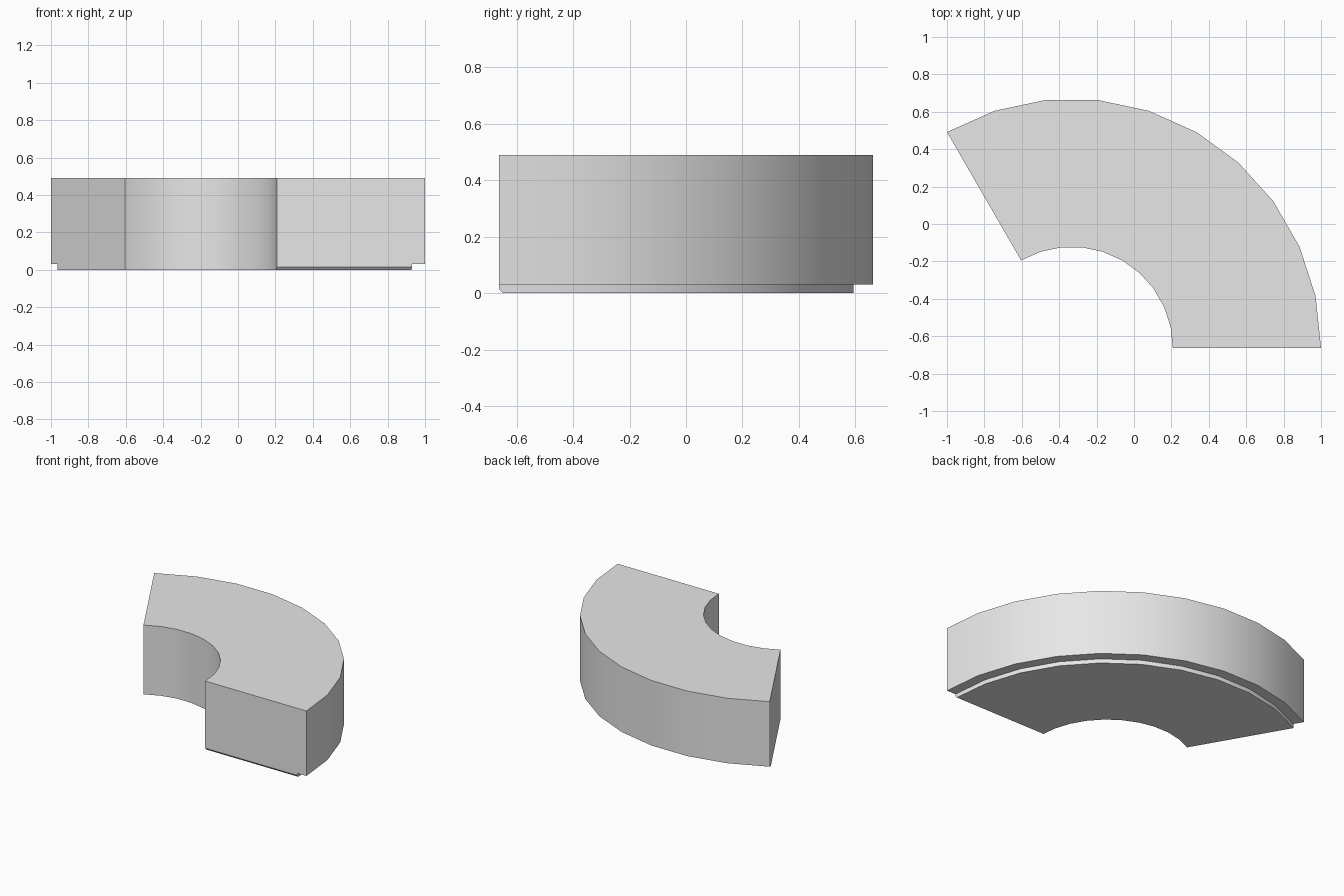
import bpy, bmesh, math
from mathutils import Matrix, Vector

cube = bpy.data.objects.get("Cube")
if cube:
    bpy.data.objects.remove(cube)

grey = bpy.data.materials.new("light_grey")
grey.use_nodes = True
colour = (0.8, 0.8, 0.8, 1)
grey.diffuse_color = colour
grey.node_tree.nodes["Principled BSDF"].inputs["Base Color"].default_value = colour

OUTER, INNER, LIP, HEIGHT, STEP = 4 / 3, 0.541, 1.263, 0.49, 0.03
SEGMENTS, SWEEP = 10, math.radians(120)
CENTRE = Vector((-1 / 3, -0.663, 0))

# Cross-section of the curved block, with a recessed lip under the outer edge
profile = [(INNER, 0), (LIP, 0), (LIP, STEP), (OUTER, STEP),
           (OUTER, HEIGHT), (INNER, HEIGHT)]

# Sweep the section around the centre, and close both ends
bm = bmesh.new()
rings = []
for i in range(SEGMENTS + 1):
    turn = Matrix.Rotation(SWEEP * i / SEGMENTS, 3, 'Z')
    rings.append([bm.verts.new(CENTRE + turn @ Vector((r, 0, z))) for r, z in profile])
for a, b in zip(rings, rings[1:]):
    for j in range(len(profile)):
        k = (j + 1) % len(profile)
        bm.faces.new((a[j], a[k], b[k], b[j]))
bm.faces.new(rings[0])
bm.faces.new(rings[-1])

# Small chamfer under the front end
cut = bmesh.ops.bisect_plane(
    bm, geom=bm.verts[:] + bm.edges[:] + bm.faces[:],
    plane_co=CENTRE + Vector((0, 0, 0.015)), plane_no=(0, -0.015, -0.013),
    clear_outer=True)
edges = [e for e in cut["geom_cut"] if isinstance(e, bmesh.types.BMEdge)]
bmesh.ops.holes_fill(bm, edges=[e for e in bm.edges if e.is_boundary] or edges)
bmesh.ops.recalc_face_normals(bm, faces=bm.faces)

mesh = bpy.data.meshes.new("curved_block")
bm.to_mesh(mesh)
bm.free()
mesh.materials.append(grey)
block = bpy.data.objects.new("curved_block", mesh)
bpy.context.collection.objects.link(block)

# Smooth the curved walls, keep the corners sharp
bpy.ops.object.select_all(action='DESELECT')
block.select_set(True)
bpy.context.view_layer.objects.active = block
bpy.ops.object.shade_smooth_by_angle(angle=math.radians(30))
